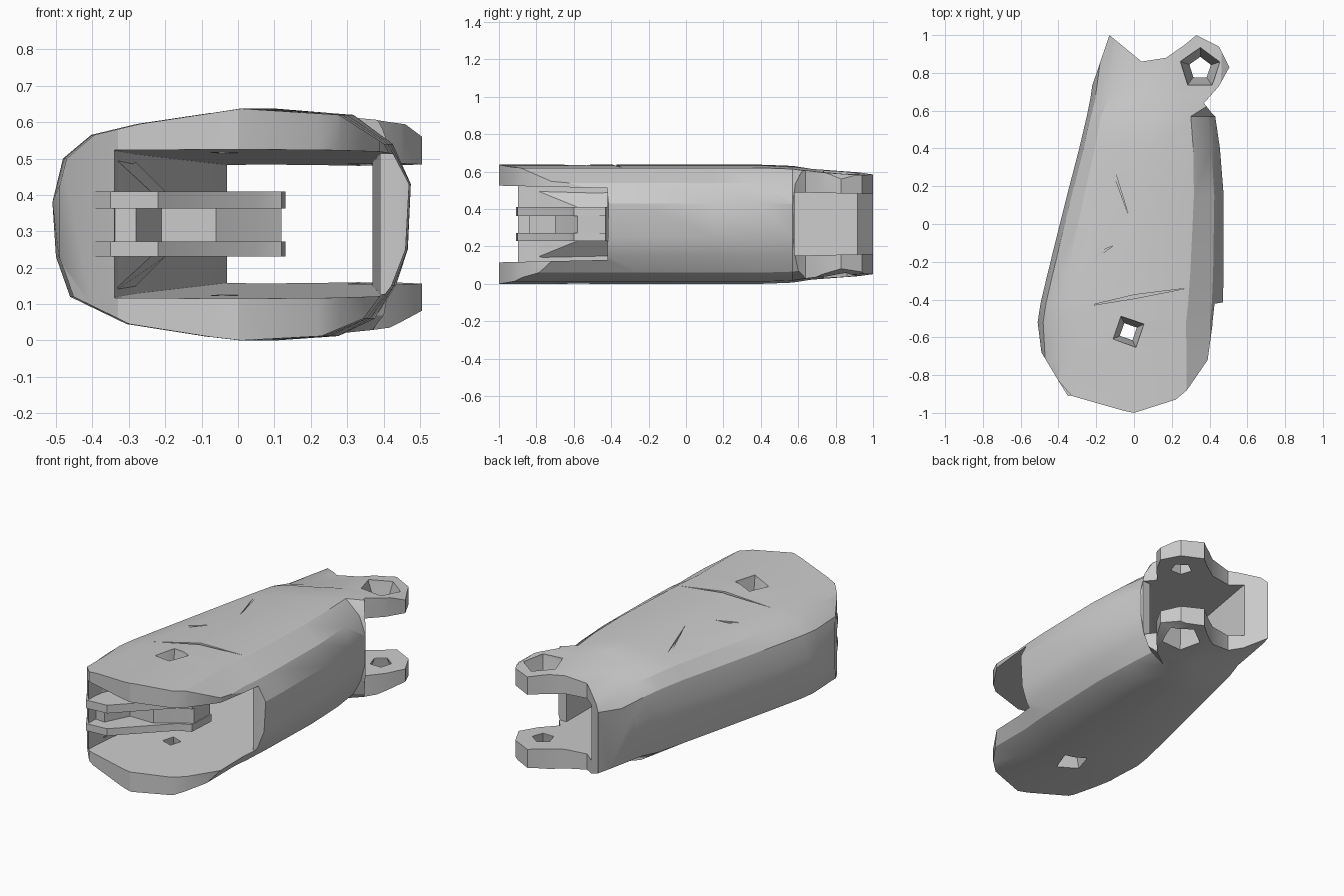
import bpy, bmesh, math

if "Cube" in bpy.data.objects:
    bpy.data.objects.remove(bpy.data.objects["Cube"])

grey = bpy.data.materials.new("light_grey")
grey.use_nodes = True
grey.diffuse_color = (0.6, 0.6, 0.6, 1)
grey.node_tree.nodes["Principled BSDF"].inputs["Base Color"].default_value = (0.6, 0.6, 0.6, 1)


def loft(name, rings):
    """Skin closed rings of points and cap both ends."""
    bm = bmesh.new()
    rows = [[bm.verts.new(p) for p in ring] for ring in rings]
    n = len(rows[0])
    for a, b in zip(rows, rows[1:]):
        for i in range(n):
            j = (i + 1) % n
            bm.faces.new((a[i], a[j], b[j], b[i]))
    bm.faces.new(rows[0][::-1])
    bm.faces.new(rows[-1])
    bmesh.ops.recalc_face_normals(bm, faces=bm.faces)
    mesh = bpy.data.meshes.new(name)
    bm.to_mesh(mesh)
    bm.free()
    obj = bpy.data.objects.new(name, mesh)
    bpy.context.collection.objects.link(obj)
    mesh.materials.append(grey)
    return obj


def prism(name, plan, low, high, taper=0.0):
    """Extrude a plan; taper closes the gap towards the back."""
    return loft(name, [[(x, y, low + taper * y) for x, y in plan],
                       [(x, y, high - taper * y) for x, y in plan]])


def bore(name, x, y, sides, turn, levels):
    """Tapered hole cutter: levels are (z, radius)."""
    angles = [turn + math.tau * i / sides for i in range(sides)]
    return loft(name, [[(x + r * math.cos(a), y + r * math.sin(a), z) for a in angles]
                       for z, r in levels])


def boolean(obj, tool, mode="DIFFERENCE"):
    mod = obj.modifiers.new(tool.name, "BOOLEAN")
    mod.operation, mod.solver, mod.object = mode, "EXACT", tool
    bpy.context.view_layer.objects.active = obj
    bpy.ops.object.modifier_apply(modifier=mod.name)


# Rounded body: one cross-section stretched between left and right limits
section = [(0, .38), (.03, .5), (.11, .565), (.24, .595), (.53, .637), (.81, .62),
           (.94, .54), (1, .43), (.99, .25), (.95, .15), (.88, .06), (.76, .012),
           (.53, 0), (.44, .01), (.21, .045), (.05, .12), (.01, .23)]
stations = [(-1.1, -.5, .46, 1), (-.7, -.5, .46, 1), (-.52, -.51, .46, 1),
            (-.42, -.495, .47, 1), (-.26, -.457, .475, 1), (.15, -.355, .475, 1),
            (.4, -.29, .455, 1), (.57, -.25, .43, .98), (.67, -.23, .62, .93),
            (1.1, -.17, .62, .83)]
shell = loft("outer_shell", [[(l + u * (r - l), y, .32 + (z - .32) * s) for u, z in section]
                             for y, l, r, s in stations])

# Plan outline with rounded nose, rear notch and hinge lug
outline = [(0, -1), (.22, -.93), (.28, -.88), (.39, -.72), (.42, -.5), (.44, -.42),
           (.5, -.41), (.5, .5), (.41, .59), (.37, .64), (.45, .73), (.505, .83),
           (.45, .94), (.33, 1), (.27, .95), (.17, .88), (.04, .86), (-.13, 1),
           (-.205, .78), (-.5, -.1), (-.6, -.4), (-.51, -.52), (-.49, -.68), (-.4, -.83),
           (-.33, -.91), (-.05, -.99)]
trim = prism("outline_trim", outline, -.2, .9)
boolean(shell, trim, "INTERSECT")

# Hollow interior, open at the nose, the front side and the rear
cavity_plan = [(-.34, -1.2), (1, -1.2), (1, -.42), (.39, -.42), (.37, .58), (1, .58),
               (1, 1.2), (-.03, 1.2), (-.03, .9), (-.28, -.4), (-.34, -.85)]
cavity = prism("cavity_cutter", cavity_plan, .1375, .5025, .0225)
boolean(shell, cavity)

# Pin holes: faceted pockets narrowing inwards from both plates
nose_pin = bore("nose_pin_cutter", -.03, -.57, 4, .45,
                [(-.05, .1), (.02, .09), (.11, .05), (.53, .05), (.62, .09), (.7, .1)])
lug_pin = bore("lug_pin_cutter", .35, .825, 5, .3,
               [(-.05, .11), (.05, .11), (.15, .06), (.49, .06), (.585, .11), (.7, .11)])
boolean(shell, nose_pin)
boolean(shell, lug_pin)

# Shallow creases in the upper surface
grooves = [[(-.25, -.435), (0, -.395), (.28, -.34), (0, -.375)],
           [(-.15, .38), (-.03, .05), (-.125, .36)],
           [(-.11, -.115), (-.36, -.22), (-.2, -.18)]]
cutters = [trim, cavity, lug_pin]
for plan in grooves:
    groove = prism("groove_cutter", plan, .595, .8)
    boolean(shell, groove)
    cutters.append(groove)

# Forked tongue: two prongs around a recessed web, with a solid root
prong = [(-.4, -.83), (-.35, -.91), (-.22, -.9), (.05, -.63), (.12, -.6), (.13, -.43), (-.32, -.42)]
web = [(-.38, -.83), (-.28, -.84), (-.21, -.7), (-.06, -.7), (.05, -.62),
       (.12, -.58), (.12, -.43), (-.32, -.42)]
parts = [prism("lower_prong", prong, .23, .272), prism("upper_prong", prong, .362, .41),
         prism("tongue_web", web, .272, .362)]
for part in parts:
    boolean(part, nose_pin)

# Flared gusset blending the tongue into the side wall
gusset = loft("tongue_gusset", [[(-.36, -.85, .12), (-.31, -.4, .12), (-.31, -.4, .52), (-.36, -.85, .52)],
                                [(-.24, -.58, .23), (-.2, -.42, .23), (-.2, -.42, .41), (-.24, -.58, .41)]])

for cutter in cutters + [nose_pin]:
    bpy.data.objects.remove(cutter)

bpy.ops.object.select_all(action="DESELECT")
for part in parts + [shell, gusset]:
    part.select_set(True)
bpy.context.view_layer.objects.active = shell
bpy.ops.object.shade_smooth_by_angle(angle=math.radians(28))
